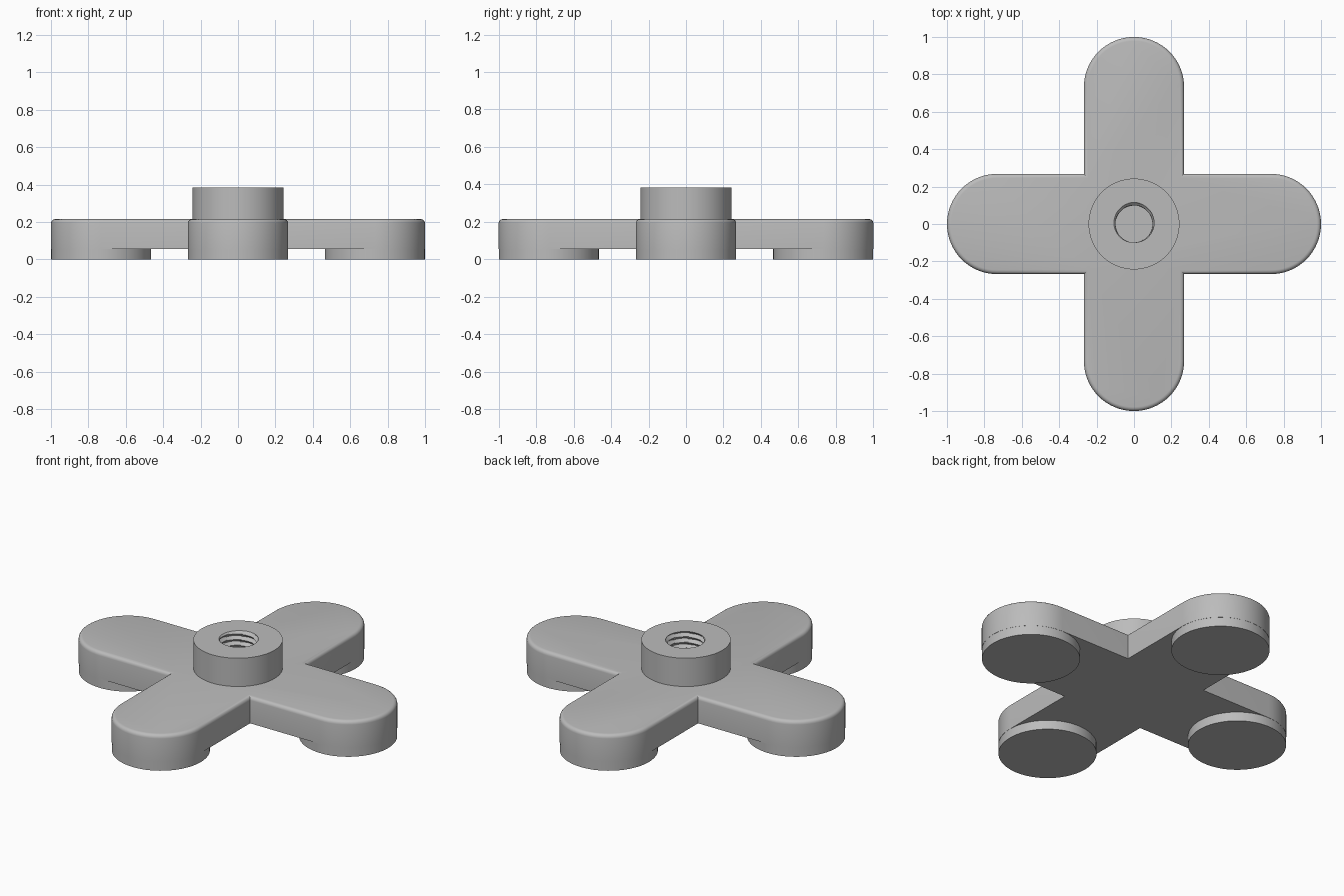
import bpy, bmesh
from math import sin, cos, pi, atan2
from mathutils import Vector

if "Cube" in bpy.data.objects:
    bpy.data.objects.remove(bpy.data.objects["Cube"])

W = 0.268              # arm half width and foot radius
TOP, UNDER = 0.215, 0.055
BOSS_TOP, BOSS_R = 0.385, 0.243
FLOOR, PITCH = 0.09, 0.034

grey = bpy.data.materials.new("grey plastic")
grey.use_nodes = True
grey.diffuse_color = (0.5, 0.5, 0.5, 1)
grey.node_tree.nodes["Principled BSDF"].inputs["Base Color"].default_value = (0.5, 0.5, 0.5, 1)


def finish(bm, name):
    bmesh.ops.recalc_face_normals(bm, faces=bm.faces)
    me = bpy.data.meshes.new(name)
    bm.to_mesh(me)
    bm.free()
    me.materials.append(grey)
    ob = bpy.data.objects.new(name, me)
    bpy.context.collection.objects.link(ob)
    return ob


def smooth(ob, angle=0.6):
    bpy.ops.object.select_all(action='DESELECT')
    ob.select_set(True)
    bpy.context.view_layer.objects.active = ob
    bpy.ops.object.shade_smooth_by_angle(angle=angle)


def cylinder(name, r, z0, z1, x=0, y=0, n=64):
    bm = bmesh.new()
    bmesh.ops.create_cone(bm, cap_ends=True, segments=n, radius1=r, radius2=r, depth=z1 - z0)
    bmesh.ops.translate(bm, verts=bm.verts, vec=(x, y, (z0 + z1) / 2))
    return finish(bm, name)


# Cross plate: four round-ended arms with a rounded upper edge
bm = bmesh.new()
outline = []
for k in range(4):
    a = k * pi / 2
    arm = [(1 - W + W * cos(t), W * sin(t)) for t in [pi * (i / 32 - 0.5) for i in range(33)]]
    for px, py in arm + [(W, W)]:
        outline.append((px * cos(a) - py * sin(a), px * sin(a) + py * cos(a)))
base = bm.faces.new([bm.verts.new((x, y, UNDER)) for x, y in outline])
ext = bmesh.ops.extrude_face_region(bm, geom=[base], use_keep_orig=True)
bmesh.ops.translate(bm, vec=(0, 0, TOP - UNDER),
                    verts=[g for g in ext["geom"] if isinstance(g, bmesh.types.BMVert)])
rim = [e for e in bm.edges if all(v.co.z > TOP - 0.001 for v in e.verts)]
bmesh.ops.bevel(bm, geom=rim, offset=0.022, segments=4, profile=0.5, affect='EDGES')
plate = finish(bm, "cross_plate")

# Clear the plate around the blind hole
cutter = cylinder("hole_cutter", 0.16, FLOOR - 0.005, 0.5)
cutter.hide_render = True
cut = plate.modifiers.new("hole", 'BOOLEAN')
cut.object = cutter
cut.solver = 'EXACT'
bpy.context.view_layer.objects.active = plate
bpy.ops.object.modifier_apply(modifier="hole")
bpy.data.objects.remove(cutter)
smooth(plate)

# Round feet under the arm ends
for name, x, y in (("left", 1, 0), ("right", -1, 0), ("front", 0, -1), ("back", 0, 1)):
    smooth(cylinder(name + "_foot", W - 0.001, 0, UNDER + 0.004, x * (1 - W), y * (1 - W)))

# Centre boss with a helical thread inside
bm = bmesh.new()
N, ROWS = 64, 70


def ring(z, radius):
    return [bm.verts.new((radius(t) * cos(t), radius(t) * sin(t), z))
            for t in [2 * pi * i / N for i in range(N)]]


def thread(z):
    def radius(t):
        phase = ((z - BOSS_TOP) / PITCH - (t - pi / 2) / (2 * pi)) % 1
        return 0.098 + 0.018 * abs(2 * phase - 1)
    return radius


rings = [ring(UNDER + 0.04, lambda t: BOSS_R), ring(BOSS_TOP, lambda t: BOSS_R)]
for j in range(ROWS + 1):
    z = BOSS_TOP + (FLOOR - BOSS_TOP) * j / ROWS
    rings.append(ring(z, thread(z)))
for lo, hi in zip(rings, rings[1:]):
    for i in range(N):
        bm.faces.new((lo[i], lo[i - 1], hi[i - 1], hi[i]))
bm.faces.new(rings[-1])
boss = finish(bm, "threaded_boss")
smooth(boss)
